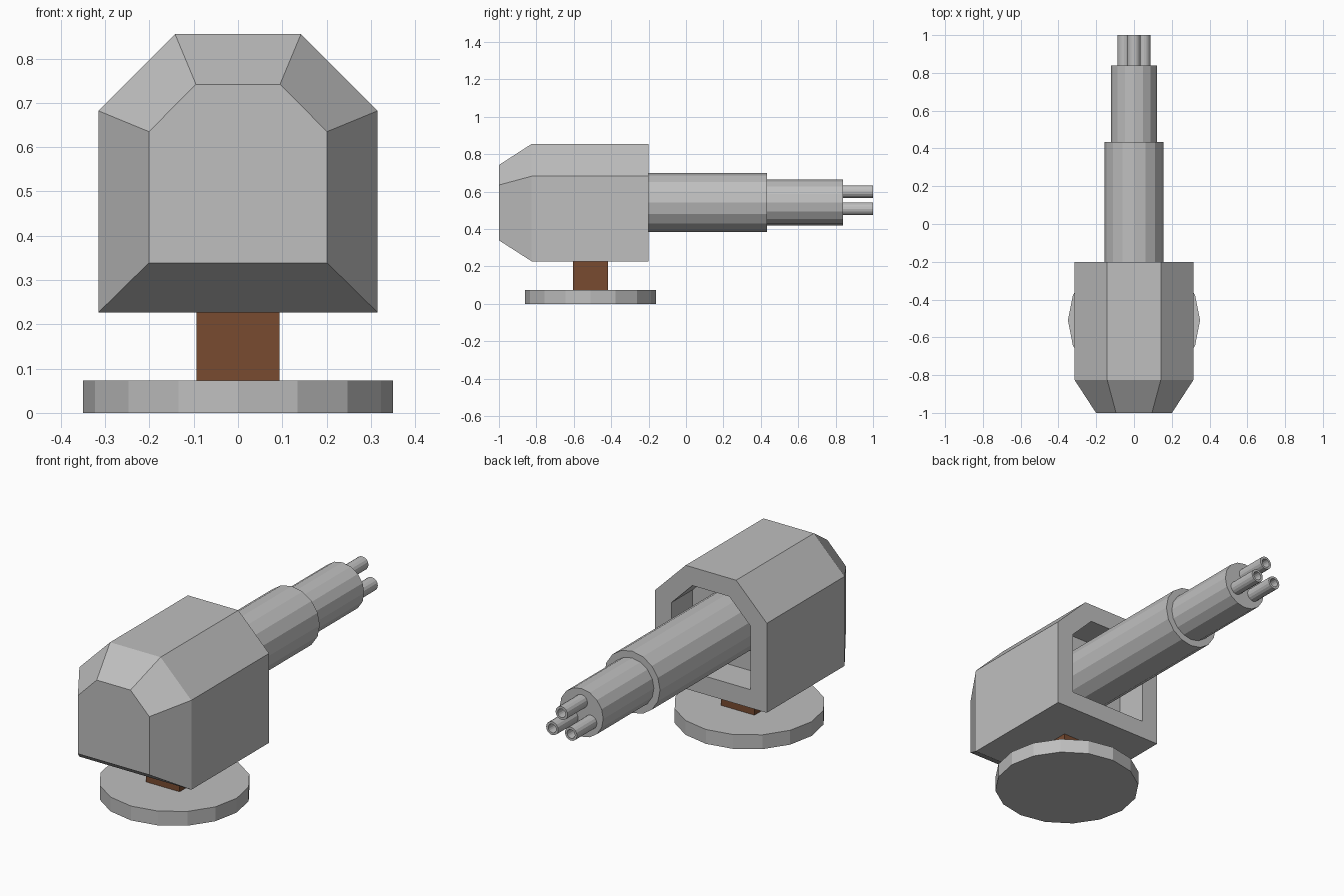
import bpy, bmesh, math

if "Cube" in bpy.data.objects:
    bpy.data.objects.remove(bpy.data.objects["Cube"])


def material(name, rgb):
    m = bpy.data.materials.new(name)
    m.diffuse_color = (*rgb, 1)
    m.use_nodes = True
    m.node_tree.nodes["Principled BSDF"].inputs["Base Color"].default_value = m.diffuse_color
    return m


GREY = material("metal grey", (0.52, 0.52, 0.52))
BROWN = material("rust brown", (0.19, 0.07, 0.03))


def loft(name, rings, mat, location=(0, 0, 0)):
    """Join matching rings of points with quads and cap both ends."""
    bm = bmesh.new()
    loops = [[bm.verts.new(p) for p in ring] for ring in rings]
    n = len(loops[0])
    for a, b in zip(loops, loops[1:]):
        for i in range(n):
            j = (i + 1) % n
            bm.faces.new((a[i], a[j], b[j], b[i]))
    bm.faces.new(loops[0])
    bm.faces.new(loops[-1])
    bmesh.ops.recalc_face_normals(bm, faces=bm.faces)
    mesh = bpy.data.meshes.new(name)
    bm.to_mesh(mesh)
    bm.free()
    mesh.materials.append(mat)
    obj = bpy.data.objects.new(name, mesh)
    obj.location = location
    bpy.context.collection.objects.link(obj)
    return obj


def house_ring(y, half, low, shoulder, top_half, top):
    """Chamfered arch section at depth y."""
    return [(-half, y, low), (half, y, low), (half, y, shoulder),
            (top_half, y, top), (-top_half, y, top), (-half, y, shoulder)]


def circle_y(r, y, sides=16):
    steps = [2 * math.pi * i / sides for i in range(sides)]
    return [(r * math.cos(a), y, r * math.sin(a)) for a in steps]


def circle_z(r, z, sides=16):
    return [(x, y, z) for x, _, y in circle_y(r, 0, sides)]


PIVOT_Y, AXIS_Z = -0.51, 0.541

# Round foot and square post
loft("base_disc", [circle_z(0.35, 0), circle_z(0.35, 0.073)], GREY, (0, PIVOT_Y, 0))
s = 0.094
loft("post", [[(-s, -s, z), (s, -s, z), (s, s, z), (-s, s, z)] for z in (0.073, 0.228)],
     BROWN, (0, PIVOT_Y, 0))

# Housing: tapered front, straight body, recessed opening at the back
loft("housing", [
    house_ring(-1.0, 0.201, 0.339, 0.635, 0.095, 0.742),
    house_ring(-0.825, 0.315, 0.227, 0.682, 0.142, 0.855),
    house_ring(-0.2, 0.315, 0.227, 0.682, 0.142, 0.855),
    house_ring(-0.2, 0.222, 0.320, 0.644, 0.104, 0.762),
    house_ring(-0.37, 0.222, 0.320, 0.644, 0.104, 0.762),
], GREY)

# Two-stage barrel
loft("barrel", [circle_y(0.157, -0.37), circle_y(0.157, 0.433),
                circle_y(0.1225, 0.433), circle_y(0.1225, 0.84)], GREY, (0, 0, AXIS_Z))

# Three hollow muzzle tubes in a triangle
for i in range(3):
    a = math.radians(90 + 120 * i)
    loft(f"muzzle_tube_{i + 1}",
         [circle_y(0.034, 0.835), circle_y(0.034, 1.0),
          circle_y(0.022, 1.0), circle_y(0.022, 0.85)],
         GREY, (0.061 * math.cos(a), 0, AXIS_Z - 0.003 + 0.061 * math.sin(a)))
